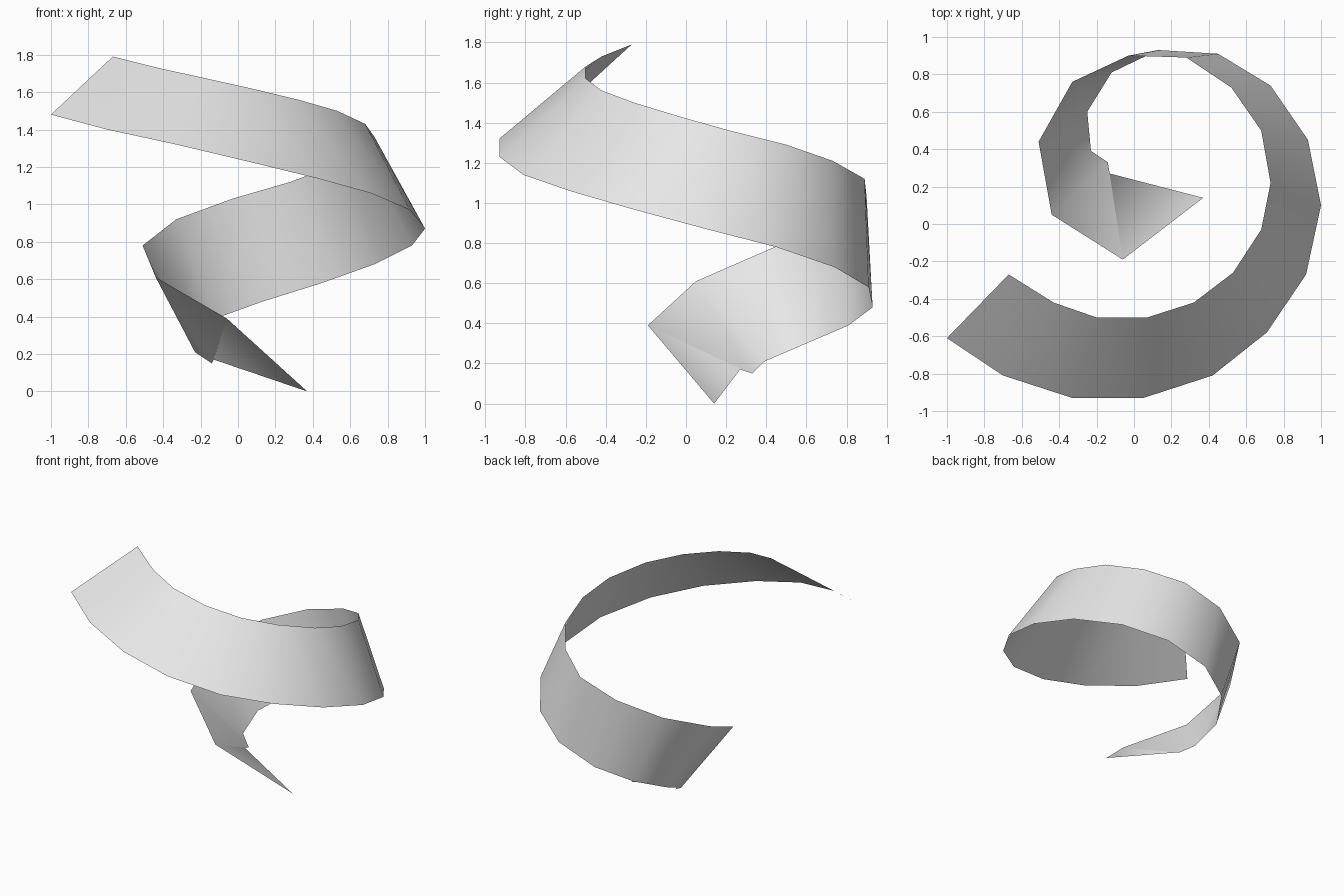
import bpy
import bmesh

default_cube = bpy.data.objects.get("Cube")
if default_cube:
    bpy.data.objects.remove(default_cube, do_unlink=True)


def make_material(name, value):
    material = bpy.data.materials.new(name)
    material.use_nodes = True
    colour = (value, value, value, 1.0)
    material.diffuse_color = colour
    shader = next(node for node in material.node_tree.nodes
                  if node.type == "BSDF_PRINCIPLED")
    shader.inputs["Base Color"].default_value = colour
    return material


def build_ribbon(name, upper_edge, lower_edge, material):
    """Bridge two matching edge paths with a single-sided smooth strip."""
    bm = bmesh.new()
    upper = [bm.verts.new(point) for point in upper_edge]
    lower = [bm.verts.new(point) for point in lower_edge]
    last = len(upper) - 2
    for i in range(last + 1):
        a, b, c, d = upper[i], lower[i], lower[i + 1], upper[i + 1]
        if i == last:
            # The twisted tip folds along its diagonal
            bm.faces.new((a, b, c))
            bm.faces.new((a, c, d))
        else:
            bm.faces.new((a, b, c, d))
    for face in bm.faces:
        face.smooth = True
    mesh = bpy.data.meshes.new(name)
    bm.to_mesh(mesh)
    bm.free()
    mesh.materials.append(material)
    ribbon = bpy.data.objects.new(name, mesh)
    bpy.context.collection.objects.link(ribbon)
    return ribbon


# Upper edge of the spiral, from the wide top end down to the pointed tip
upper_path = [
    (-.67, -.27, 1.79), (-.43, -.42, 1.73), (-.2, -.5, 1.68),
    (.07, -.5, 1.62), (.32, -.42, 1.56), (.53, -.26, 1.5),
    (.68, -.03, 1.43), (.73, .22, 1.36), (.68, .5, 1.29),
    (.52, .73, 1.21), (.28, .89, 1.12), (-.03, .9, 1.03),
    (-.33, .76, .92), (-.51, .44, .78), (-.44, .05, .61),
    (-.06, -.19, .39), (.37, .14, 0),
]

# Lower edge, which starts outside and curls inside near the tip
lower_path = [
    (-1, -.61, 1.48), (-.7, -.81, 1.4), (-.33, -.93, 1.32),
    (.05, -.93, 1.23), (.42, -.81, 1.14), (.71, -.58, 1.06),
    (.92, -.27, .97), (1, .1, .87), (.93, .45, .78),
    (.73, .74, .68), (.45, .91, .58), (.13, .93, .48),
    (-.12, .81, .39), (-.25, .6, .3), (-.23, .39, .21),
    (-.14, .33, .15), (-.13, .27, .17),
]

build_ribbon("spiral_ribbon", upper_path, lower_path,
             make_material("light grey", .8))
